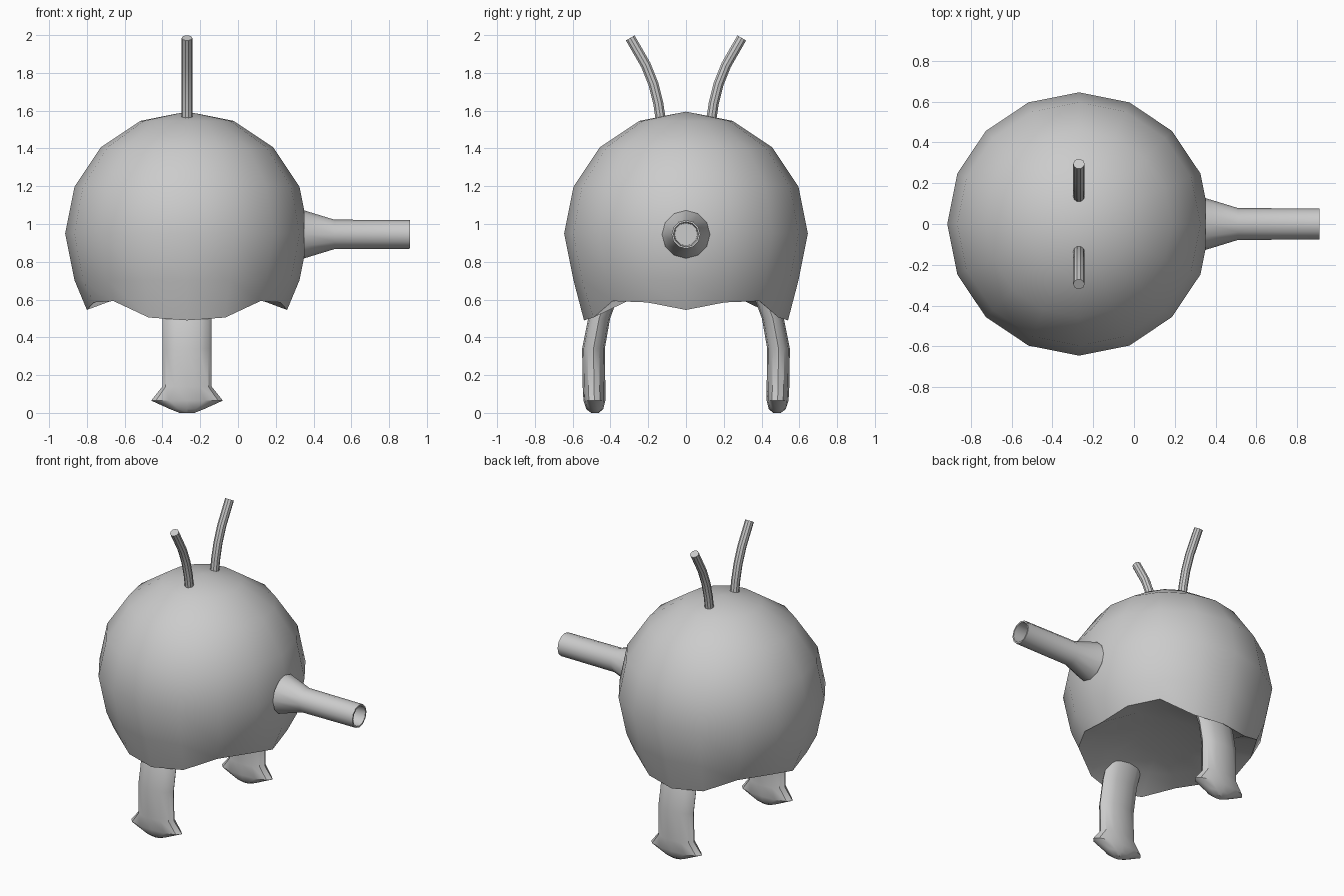
import bpy, bmesh
from math import sin, cos, pi
from mathutils import Vector

if "Cube" in bpy.data.objects:
    bpy.data.objects.remove(bpy.data.objects["Cube"])

CX = -0.27   # x of body axis
CZ = 0.95    # body centre height
R = 0.645


def loft(name, rings, angle=35, cap=True):
    """Skin a list of equal-length point rings, optionally capping both ends."""
    bm = bmesh.new()
    loops = [[bm.verts.new(p) for p in ring] for ring in rings]
    n = len(loops[0])
    for a, b in zip(loops, loops[1:]):
        for i in range(n):
            j = (i + 1) % n
            bm.faces.new((a[i], a[j], b[j], b[i]))
    if cap:
        bm.faces.new(loops[0])
        bm.faces.new(loops[-1])
    bmesh.ops.remove_doubles(bm, verts=bm.verts, dist=1e-5)
    bmesh.ops.recalc_face_normals(bm, faces=bm.faces)
    mesh = bpy.data.meshes.new(name)
    bm.to_mesh(mesh)
    bm.free()
    ob = bpy.data.objects.new(name, mesh)
    bpy.context.collection.objects.link(ob)
    bpy.ops.object.select_all(action='DESELECT')
    ob.select_set(True)
    bpy.context.view_layer.objects.active = ob
    bpy.ops.object.shade_smooth_by_angle(angle=angle * pi / 180)
    return ob


def ellipse(centre, u, v, n):
    c, u, v = Vector(centre), Vector(u), Vector(v)
    return [c + u * cos(2 * pi * i / n) + v * sin(2 * pi * i / n) for i in range(n)]


def body_ring(r, z):
    return ellipse((CX, 0, z), (r, 0, 0), (0, r, 0), 16)


# Body: faceted dome with a wavy lower rim and a hollowed underside
rings = [body_ring(R * sin(k * pi / 8), CZ + R * cos(k * pi / 8)) for k in range(6)]
rings[0] = body_ring(1e-6, CZ + R)
rim_z = [0.545, 0.585, 0.592, 0.505, 0.49]
rim_r = [0.53, 0.535, 0.55, 0.53, 0.54]
rim = []
for i in range(16):
    k = i % 8
    k = k if k <= 4 else 8 - k
    a = i * pi / 8
    rim.append(Vector((CX + rim_r[k] * cos(a), rim_r[k] * sin(a), rim_z[k])))
rings += [rim, body_ring(0.40, 0.605), body_ring(0.2, 0.64), body_ring(1e-6, 0.65)]
loft("body", rings, cap=False)

# Nozzle arm: flared base, straight barrel, recessed mouth
nozzle = [(0.35, 0.127), (0.51, 0.078), (0.91, 0.076), (0.91, 0.066), (0.65, 0.06)]
loft("nozzle", [ellipse((x, 0, 0.945), (0, r, 0), (0, 0, r), 12) for x, r in nozzle])

# Leg sections: y centre, z, half width, half depth
leg = [(0.415, 0.62, 0.13, 0.058), (0.46, 0.5, 0.13, 0.058), (0.49, 0.34, 0.13, 0.06),
       (0.487, 0.14, 0.13, 0.06), (0.485, 0.065, 0.19, 0.058), (0.483, 0.02, 0.09, 0.045),
       (0.482, 0.0, 0.04, 0.02)]

# Antenna path in the y-z plane
path = [(0.135, 1.56), (0.147, 1.64), (0.172, 1.74), (0.212, 1.84), (0.295, 1.985)]

for side, s in (("left", -1), ("right", 1)):
    loft(side + "_leg", [ellipse((CX, s * y, z), (a, 0, 0), (0, b, 0), 12)
                         for y, z, a, b in leg])
    pts = [Vector((CX, s * y, z)) for y, z in path]
    tube = []
    for i, p in enumerate(pts):
        t = (pts[min(i + 1, len(pts) - 1)] - pts[max(i - 1, 0)]).normalized()
        tube.append(ellipse(p, (0.028, 0, 0), t.cross(Vector((1, 0, 0))) * 0.028, 10))
    loft(side + "_antenna", tube)
